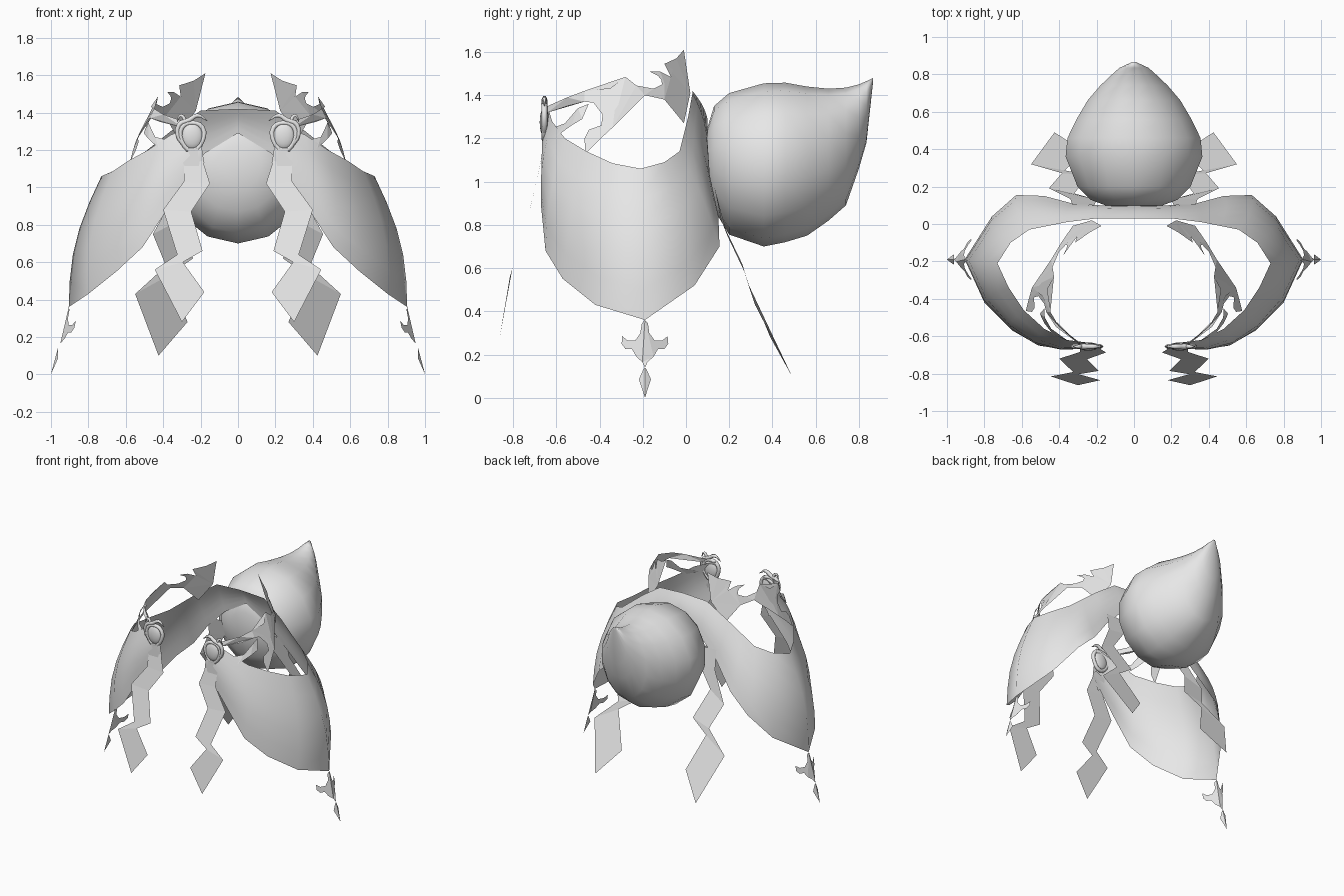
import bpy, bmesh, math
from mathutils import Vector

cube = bpy.data.objects.get("Cube")
if cube:
    bpy.data.objects.remove(cube, do_unlink=True)

grey = bpy.data.materials.new("light_grey")
grey.use_nodes = True
grey.diffuse_color = (0.8, 0.8, 0.8, 1)
for n in grey.node_tree.nodes:
    if n.type == 'BSDF_PRINCIPLED':
        n.inputs["Base Color"].default_value = (0.8, 0.8, 0.8, 1)


def interp(table, v):
    """Linear lookup in a list of (key, value) pairs sorted by key."""
    if v <= table[0][0]:
        return table[0][1]
    for (a, fa), (b, fb) in zip(table, table[1:]):
        if v <= b:
            return fa + (fb - fa) * (v - a) / (b - a)
    return table[-1][1]


def finish(name, bm, mirror=True, smooth=True):
    bmesh.ops.recalc_face_normals(bm, faces=bm.faces[:])
    me = bpy.data.meshes.new(name)
    bm.to_mesh(me)
    bm.free()
    ob = bpy.data.objects.new(name, me)
    bpy.context.collection.objects.link(ob)
    me.materials.append(grey)
    for p in me.polygons:
        p.use_smooth = smooth
    if mirror:
        m = ob.modifiers.new("mirror", 'MIRROR')
        m.use_clip = True
        m.merge_threshold = 0.0005
    return ob


def grid(name, rows, closed=False, mirror=True, smooth=True):
    """Skin a list of equally long point rows."""
    bm = bmesh.new()
    vs = [[bm.verts.new(p) for p in r] for r in rows]
    n = len(rows[0])
    for a, b in zip(vs, vs[1:]):
        for i in range(n if closed else n - 1):
            j = (i + 1) % n
            bm.faces.new((a[i], a[j], b[j], b[i]))
    if closed:
        bm.faces.new(vs[0])
        bm.faces.new(vs[-1])
    return finish(name, bm, mirror, smooth)


def cutout(name, outlines, x_of):
    """Flat outlines in (y, z), filled, then bent outward by x_of(y, z)."""
    bm = bmesh.new()
    for pts in outlines:
        bm.faces.new([bm.verts.new((0, y, z)) for y, z in pts])
    bmesh.ops.triangulate(bm, faces=bm.faces[:])
    for v in bm.verts:
        v.co.x = x_of(v.co.y, v.co.z)
    return finish(name, bm, smooth=False)


# Cape: neckline and hem, from the back centre round the shoulder to the front
neck = [(0, .03, 1.42), (.2, .03, 1.41), (.36, .01, 1.3), (.46, -.01, 1.22),
        (.56, -.03, 1.14), (.66, -.1, 1.09), (.73, -.21, 1.06), (.67, -.34, 1.085),
        (.59, -.46, 1.14), (.48, -.56, 1.2), (.36, -.62, 1.28), (.2, -.64, 1.35)]
hem = [(0, .10, 1.29), (.18, .10, 1.18), (.33, .11, 1.03), (.48, .15, .84),
       (.63, .155, .70), (.76, .04, .52), (.905, -.19, .36), (.8, -.42, .43),
       (.65, -.57, .55), (.51, -.65, .68), (.38, -.67, .88), (.18, -.66, 1.13)]
columns = []
for a, b in zip(neck, hem):
    a, b = Vector(a), Vector(b)
    mid = (a + b) / 2
    out = Vector((mid.x, mid.y + .25, 0)).normalized()
    if a.x == 0:
        out = Vector((0, 1, 0))
    belly = .07 * (a - b).length
    columns.append([a.lerp(b, i / 5) + out * belly * math.sin(math.pi * i / 5) for i in range(6)])
grid("cape", columns)

# Pouch on the back: rings of (y, top, bottom, half width), ending in a tip
rings = [(.09, 1.22, 1.0, .13), (.13, 1.35, .87, .24), (.2, 1.41, .755, .31),
         (.36, 1.455, .70, .375), (.46, 1.458, .72, .365), (.56, 1.44, .75, .315),
         (.66, 1.43, .82, .255), (.74, 1.435, .89, .185), (.8, 1.45, 1.06, .12),
         (.835, 1.465, 1.18, .08), (.865, 1.48, 1.455, .012)]
rows = []
for y, top, bot, w in rings:
    c, h = (top + bot) / 2, (top - bot) / 2
    rows.append([(w * math.sin(k * math.tau / 14), y, c + h * math.cos(k * math.tau / 14))
                 for k in range(14)])
grid("back_pouch", rows, closed=True, mirror=False)

# Zigzag paper streamers: (inner x, z, outer x, z) per fold
front_y = [(.28, -.862), (.56, -.815), (.88, -.72), (1.05, -.68), (1.18, -.655)]
back_y = [(.1, .49), (.28, .39), (.45, .31), (.62, .26), (.79, .17), (1.1, .105)]
front_folds = [(.2, 1.18, .29, 1.15), (.15, 1.02, .29, 1.03), (.25, .87, .40, .88),
               (.19, .66, .325, .64), (.295, .60, .445, .56), (.18, .44, .30, .28)]
back_folds = [(.21, 1.1, .33, 1.1), (.2, .98, .34, .96), (.32, .82, .455, .75),
              (.24, .62, .385, .58), (.37, .53, .55, .43), (.27, .28, .425, .10)]
for name, folds, depth in (("front_streamer", front_folds, front_y),
                           ("back_streamer", back_folds, back_y)):
    grid(name, [[(xi, interp(depth, zi), zi), (xo, interp(depth, zo), zo)]
                for xi, zi, xo, zo in folds], smooth=False)

# Branching collar tracery, curved round the neck
bend = [(-.65, .24), (-.6, .34), (-.5, .45), (-.35, .48), (-.2, .45),
        (-.1, .38), (-.05, .32), (.02, .23)]


def collar_x(y, z):
    return interp(bend, y) + .45 * (1.4 - z)


branch = [(-.01, 1.61), (-.015, 1.5), (.02, 1.41), (-.01, 1.27), (-.04, 1.31), (-.1, 1.38),
          (-.19, 1.4), (-.29, 1.39), (-.33, 1.33), (-.34, 1.25), (-.4, 1.195),
          (-.465, 1.13), (-.47, 1.2), (-.45, 1.24), (-.38, 1.265), (-.365, 1.31),
          (-.38, 1.36), (-.47, 1.37), (-.55, 1.35), (-.64, 1.32), (-.64, 1.35),
          (-.55, 1.39), (-.47, 1.42), (-.35, 1.43), (-.28, 1.485), (-.23, 1.445),
          (-.15, 1.43), (-.1, 1.455), (-.13, 1.49), (-.17, 1.51), (-.12, 1.51),
          (-.07, 1.485), (-.06, 1.52), (-.1, 1.545), (-.045, 1.57)]
strand = [(-.64, 1.24), (-.56, 1.27), (-.5, 1.34), (-.45, 1.36), (-.48, 1.29),
          (-.53, 1.26), (-.6, 1.21)]
cutout("collar_tracery", [branch, strand], collar_x)

# Pendants below the shoulder points
half = [(.0, .36), (.014, .345), (.005, .325), (.02, .3), (.045, .265), (.08, .265),
        (.105, .285), (.108, .25), (.09, .225), (.06, .225), (.04, .19), (.012, .165), (.0, .14)]
drop = [(.0, .14), (.008, .13), (.005, .12), (.028, .085), (.0, .0)]
outlines = [[(-.19 + d, z) for d, z in h] + [(-.19 - d, z) for d, z in h[-2:0:-1]]
            for h in (half, drop)]
cutout("shoulder_pendant", outlines,
       lambda y, z: .905 + (.36 - z) * .265 - .55 * abs(y + .19))

# Front clasp: oval boss, raised rim and swept curls
bm = bmesh.new()
bmesh.ops.create_uvsphere(bm, u_segments=16, v_segments=10, radius=1)
for v in bm.verts:
    v.co = (.245 + v.co.x * .058, -.655 + v.co.y * .022, 1.275 + v.co.z * .07)
finish("clasp_boss", bm)


def tube(name, pts, radii, cyclic=False):
    cu = bpy.data.curves.new(name, 'CURVE')
    cu.dimensions = '3D'
    cu.bevel_depth = 1
    cu.bevel_resolution = 1
    cu.resolution_u = 3
    cu.use_fill_caps = True
    sp = cu.splines.new('BEZIER')
    sp.bezier_points.add(len(pts) - 1)
    for bp, (x, z), r in zip(sp.bezier_points, pts, radii):
        bp.co = (x, -.655, z)
        bp.radius = r
        bp.handle_left_type = bp.handle_right_type = 'AUTO'
    sp.use_cyclic_u = cyclic
    tmp = bpy.data.objects.new(name, cu)
    bpy.context.collection.objects.link(tmp)
    me = bpy.data.meshes.new_from_object(tmp.evaluated_get(bpy.context.evaluated_depsgraph_get()))
    bpy.data.objects.remove(tmp)
    b = bmesh.new()
    b.from_mesh(me)
    bpy.data.meshes.remove(me)
    return finish(name, b)


tube("clasp_rim", [(.19, 1.32), (.245, 1.345), (.3, 1.32), (.3, 1.25), (.245, 1.195), (.19, 1.25)],
     [.014] * 6, cyclic=True)
tube("clasp_curl", [(.245, 1.19), (.315, 1.26), (.315, 1.335), (.26, 1.36), (.215, 1.385), (.165, 1.355)],
     [.006, .013, .014, .015, .012, .002])
tube("clasp_side_curl", [(.28, 1.35), (.305, 1.385), (.325, 1.35)], [.012, .009, .002])

# Ribbon tail between clasp and streamer
grid("clasp_tail", [[(x - w, -.668, z), (x + w, -.668, z)] for x, z, w in
                    ((.245, 1.21, .03), (.235, 1.17, .02), (.25, 1.13, .045), (.235, 1.04, .005))],
     smooth=False)
